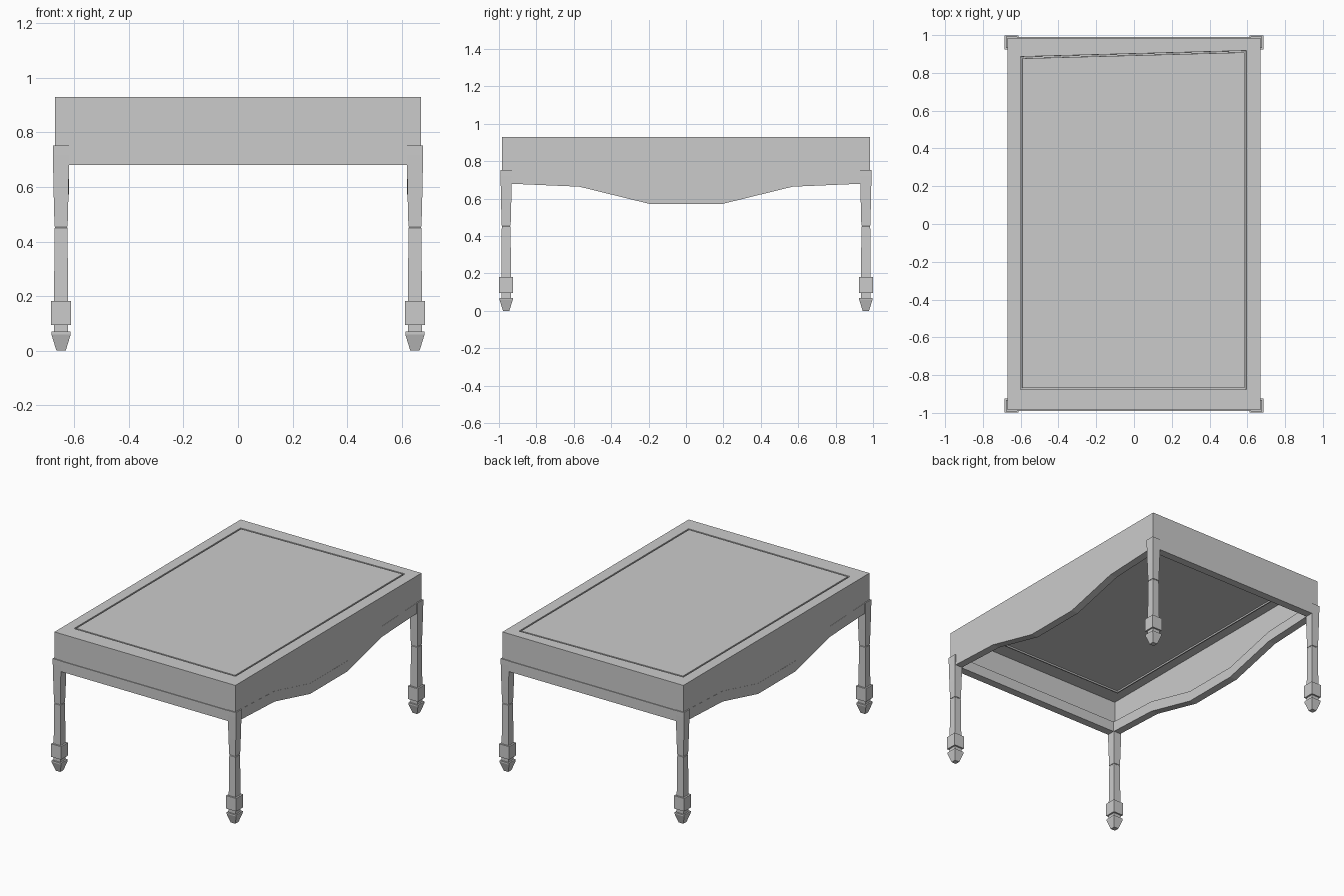
import bpy, bmesh

if "Cube" in bpy.data.objects:
    bpy.data.objects.remove(bpy.data.objects["Cube"])

def make(name, bm, mirror=None, normals=True):
    bmesh.ops.remove_doubles(bm, verts=bm.verts, dist=1e-5)
    if normals:
        bmesh.ops.recalc_face_normals(bm, faces=bm.faces)
    me = bpy.data.meshes.new(name)
    bm.to_mesh(me)
    bm.free()
    ob = bpy.data.objects.new(name, me)
    bpy.context.collection.objects.link(ob)
    if mirror:
        mod = ob.modifiers.new("mirror", 'MIRROR')
        mod.use_axis = mirror
    return ob

def loft(bm, rings, caps=True):
    vs = [[bm.verts.new(p) for p in r] for r in rings]
    for a, b in zip(vs, vs[1:]):
        n = len(a)
        for i in range(n):
            j = (i + 1) % n
            bm.faces.new((a[i], a[j], b[j], b[i]))
    if caps:
        bm.faces.new(vs[0])
        bm.faces.new(vs[-1])
    return vs

X, Y, TOP, BAND = 0.67, 0.985, 0.93, 0.07
# underside curve of the long aprons: (y, z)
half = [(0.195, 0.572), (0.57, 0.664), (0.94, 0.68), (Y, 0.68)]
curve = [(-y, z) for y, z in reversed(half)] + half

# table top: thin sheet with an engraved, slightly skewed border line
def panel(d, z):
    return [(-0.596 - d, -0.872 - d, z), (0.59 + d, -0.872 - d, z),
            (0.59 + d, 0.913 + d, z), (-0.596 - d, 0.881 + d, z)]

bm = bmesh.new()
rect = [(-X, -Y, TOP), (X, -Y, TOP), (X, Y, TOP), (-X, Y, TOP)]
rings = loft(bm, [rect, panel(0.005, TOP), panel(0.004, TOP - 0.01),
                  panel(-0.004, TOP - 0.01), panel(-0.005, TOP)], caps=False)
bm.faces.new(rings[-1])
make("table_top", bm)

# thin skirt walls hanging from the top down to the rim
bm = bmesh.new()
for s in (-1, 1):
    for (y0, z0), (y1, z1) in zip(curve, curve[1:]):
        bm.faces.new([bm.verts.new(p) for p in (
            (s * X, y0, z0 + BAND), (s * X, y1, z1 + BAND), (s * X, y1, TOP), (s * X, y0, TOP))])
    bm.faces.new([bm.verts.new(p) for p in (
        (-X, s * Y, 0.75), (X, s * Y, 0.75), (X, s * Y, TOP), (-X, s * Y, TOP))])
make("skirt_walls", bm)

# curved lower rim on the long sides
bm = bmesh.new()
loft(bm, [[(0.62, y, z), (X + 0.001, y, z), (X + 0.001, y, z + BAND), (0.62, y, z + BAND)]
          for y, z in curve])
make("side_rim", bm, (True, False, False))

# straight lower rim on the short sides
bm = bmesh.new()
loft(bm, [[(x, -0.937, 0.68), (x, -0.99, 0.68), (x, -0.99, 0.75), (x, -0.937, 0.75)]
          for x in (-X, X)])
make("end_rim", bm, (False, True, False))

# square turned-style legs, mirrored to four corners: (half width, z) stacks
def leg_part(name, stack):
    bm = bmesh.new()
    cx, cy = 0.6485, 0.9615
    loft(bm, [[(cx - h, cy - h, z), (cx + h, cy - h, z), (cx + h, cy + h, z), (cx - h, cy + h, z)]
              for h, z in stack])
    make(name, bm, (True, True, False))

leg_part("leg_upper", [(0.024, 0.456), (0.027, 0.57), (0.03, 0.72), (0.03, 0.752)])
leg_part("leg_shaft", [(0.026, 0.18), (0.0235, 0.45), (0.021, 0.453), (0.021, 0.457)])
leg_part("leg_block", [(0.037, 0.095), (0.037, 0.182)])
leg_part("leg_neck", [(0.026, 0.068), (0.026, 0.096)])
leg_part("foot", [(0.017, 0.0), (0.0355, 0.06), (0.0355, 0.07)])
